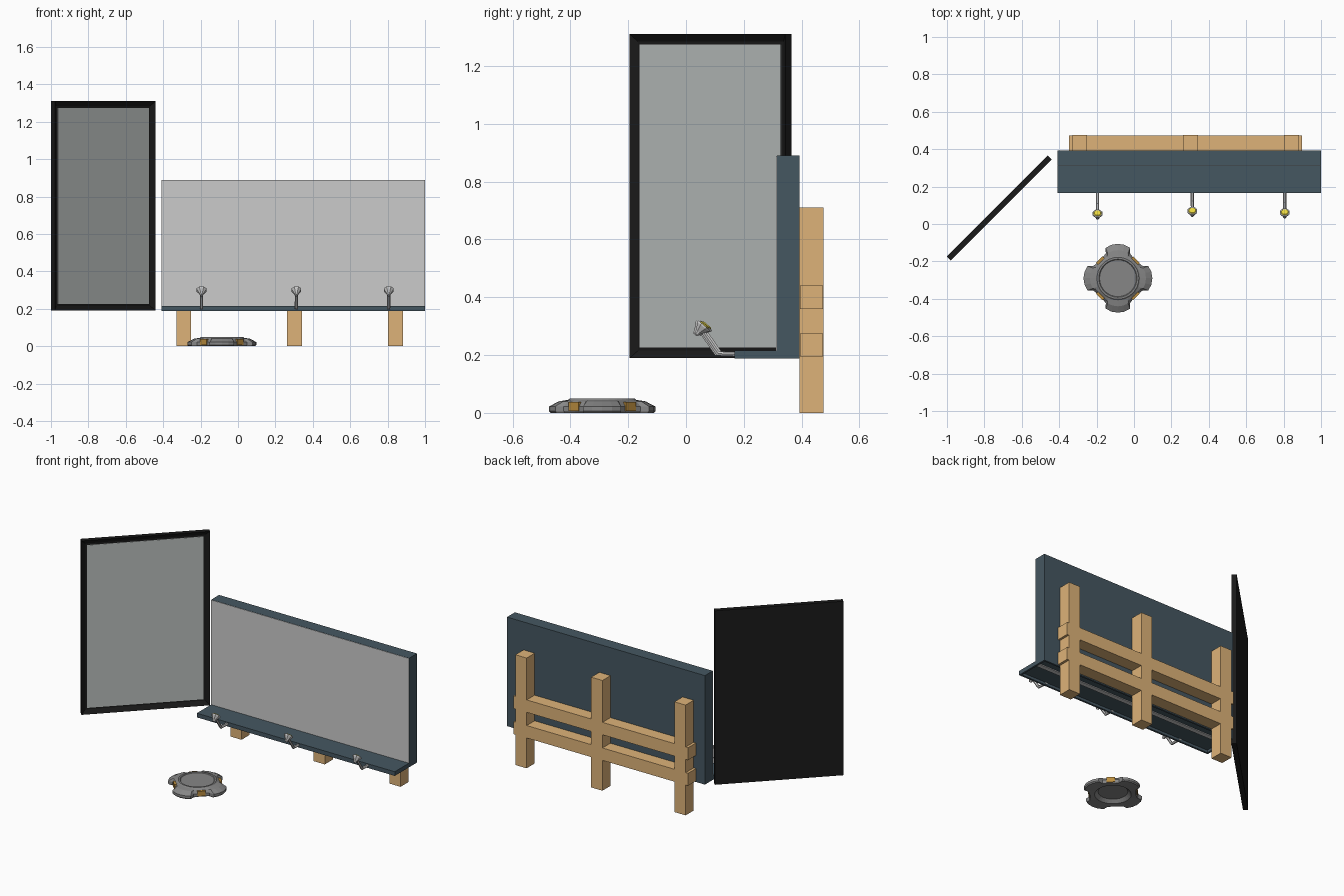
import bpy, bmesh, math
from mathutils import Vector

if "Cube" in bpy.data.objects:
    bpy.data.objects.remove(bpy.data.objects["Cube"])


def material(name, r, g, b):
    m = bpy.data.materials.new(name)
    m.diffuse_color = (r, g, b, 1)
    m.use_nodes = True
    m.node_tree.nodes["Principled BSDF"].inputs["Base Color"].default_value = m.diffuse_color
    return m


SLATE = material("slate", 0.06, 0.095, 0.12)
WOOD = material("wood", 0.73, 0.45, 0.19)
BLACK = material("black", 0.01, 0.01, 0.01)
GLASS = material("glass", 0.5, 0.53, 0.52)
METAL = material("metal", 0.24, 0.24, 0.24)
AMBER = material("amber", 0.5, 0.27, 0.05)
YELLOW = material("yellow", 0.85, 0.7, 0.05)


def finish(name, bm, mat=None):
    bmesh.ops.recalc_face_normals(bm, faces=bm.faces)
    me = bpy.data.meshes.new(name)
    bm.to_mesh(me)
    bm.free()
    ob = bpy.data.objects.new(name, me)
    bpy.context.collection.objects.link(ob)
    if mat:
        me.materials.append(mat)
    return ob


def add_box(bm, x0, x1, y0, y1, z0, z1):
    vs = bmesh.ops.create_cube(bm, size=1)["verts"]
    for v in vs:
        v.co = ((x0 + x1) / 2 + v.co.x * (x1 - x0),
                (y0 + y1) / 2 + v.co.y * (y1 - y0),
                (z0 + z1) / 2 + v.co.z * (z1 - z0))


def boxes(name, mat, *dims):
    bm = bmesh.new()
    for d in dims:
        add_box(bm, *d)
    return finish(name, bm, mat)


def loft(name, rings, mat=None):
    """Skin closed rings of equal length and cap both ends."""
    bm = bmesh.new()
    vr = [[bm.verts.new(p) for p in r] for r in rings]
    n = len(vr[0])
    for a, b in zip(vr, vr[1:]):
        for i in range(n):
            bm.faces.new((a[i], a[(i + 1) % n], b[(i + 1) % n], b[i]))
    bm.faces.new(vr[0])
    bm.faces.new(vr[-1])
    return finish(name, bm, mat)


def disc_rings(path, sides):
    """Rings around a path of (centre, radius, axis)."""
    out = []
    for c, r, axis in path:
        q = Vector(axis).to_track_quat('Z', 'X')
        out.append([Vector(c) + q @ Vector((r * math.cos(t), r * math.sin(t), 0))
                    for t in (2 * math.pi * (i + 0.5) / sides for i in range(sides))])
    return out


# Billboard body, panel and hollow-bottomed ledge
X0, X1 = -0.41, 1.0
boxes("board_body", SLATE, (X0, X1, 0.314, 0.393, 0.203, 0.89))
boxes("board_panel", None, (X0 + 0.001, X1 - 0.001, 0.311, 0.316, 0.21, 0.889))
boxes("ledge", SLATE,
      (X0, X1, 0.167, 0.32, 0.205, 0.215),
      (X0, X1, 0.167, 0.179, 0.188, 0.207),
      (X0, X1, 0.381, 0.393, 0.188, 0.207),
      (X0, X0 + 0.012, 0.178, 0.382, 0.188, 0.207),
      (X1 - 0.012, X1, 0.178, 0.382, 0.188, 0.207))
boxes("panel_lower_edge", None, (X0 + 0.012, X1 - 0.012, 0.295, 0.325, 0.198, 0.206))

# Wooden support frame
for i, x in enumerate((-0.29, 0.303, 0.843)):
    boxes(f"post_{i + 1}", WOOD, (x - 0.04, x + 0.04, 0.393, 0.475, 0, 0.71))
for i, z in enumerate((0.235, 0.4)):
    boxes(f"rail_{i + 1}", WOOD, (-0.347, 0.898, 0.394, 0.474, z - 0.04, z + 0.04))

# Angled side screen: frame with recessed front, and glass
bm = bmesh.new()
add_box(bm, -0.381, 0.381, -0.015, 0.015, -0.56, 0.56)
bm.normal_update()
front = [f for f in bm.faces if f.normal.y < -0.9]
bmesh.ops.inset_region(bm, faces=front, thickness=0.036)
bmesh.ops.translate(bm, verts=list(front[0].verts), vec=(0, 0.016, 0))
screen = finish("screen_frame", bm, BLACK)
glass = boxes("screen_glass", GLASS, (-0.345, 0.345, -0.002, 0.004, -0.524, 0.524))
for ob in (screen, glass):
    ob.location = (-0.72, 0.085, 0.75)
    ob.rotation_euler.z = math.radians(45)

# Lamps: bent arm, conical shade aimed at the board, yellow lens
AIM = Vector((0, 0.65, 0.76)).normalized()
for i, (x, dy) in enumerate(((-0.195, 0), (0.312, 0.014), (0.806, 0.006))):
    loft(f"lamp_arm_{i + 1}", disc_rings([
        ((x, 0.18, 0.203), 0.009, (0, -1, 0)),
        ((x, 0.105 + dy, 0.205), 0.009, (0, -0.85, 0.5)),
        ((x, 0.05 + dy, 0.285), 0.008, (0, -0.55, 0.85))], 6))
    c = Vector((x, 0.057 + dy, 0.303))
    loft(f"lamp_shade_{i + 1}", disc_rings([
        (c - AIM * 0.042, 0.008, AIM),
        (c - AIM * 0.03, 0.012, AIM),
        (c - AIM * 0.006, 0.028, AIM),
        (c, 0.028, AIM)], 8))
    loft(f"lamp_lens_{i + 1}", disc_rings([
        (c - AIM * 0.001, 0.023, AIM), (c + AIM * 0.004, 0.018, AIM)], 8), YELLOW)

# Four-lobed floor device with raised rim and hollow underside
CX, CY = -0.086, -0.29
half = [(0, 0.184), (11, 0.182), (22, 0.175), (26, 0.148), (36, 0.138)]
quarter = half + [(45, 0.134)] + [(90 - a, r) for a, r in reversed(half[1:])]
lobes = [(a + 90 * k, r) for k in range(4) for a, r in quarter]


def floor_ring(radius, z):
    return [(CX + radius(r) * math.cos(math.radians(a)),
             CY + radius(r) * math.sin(math.radians(a)), z) for a, r in lobes]


loft("floor_device", [
    floor_ring(lambda r: 0.085, 0.022),
    floor_ring(lambda r: 0.105, 0.003),
    floor_ring(lambda r: r * 0.97, 0.0),
    floor_ring(lambda r: r, 0.006),
    floor_ring(lambda r: r, 0.022),
    floor_ring(lambda r: 0.125 + (r - 0.134) * 0.5, 0.04),
    floor_ring(lambda r: 0.118, 0.045),
    floor_ring(lambda r: 0.112, 0.05),
    floor_ring(lambda r: 0.102, 0.05),
    floor_ring(lambda r: 0.098, 0.046),
    floor_ring(lambda r: 0.09, 0.046)], METAL)

# Amber inserts between the lobes
for k in range(4):
    ob = boxes(f"amber_insert_{k + 1}", AMBER, (0.118, 0.141, -0.024, 0.024, 0.006, 0.038))
    ob.location = (CX, CY, 0)
    ob.rotation_euler.z = math.radians(45 + 90 * k)
